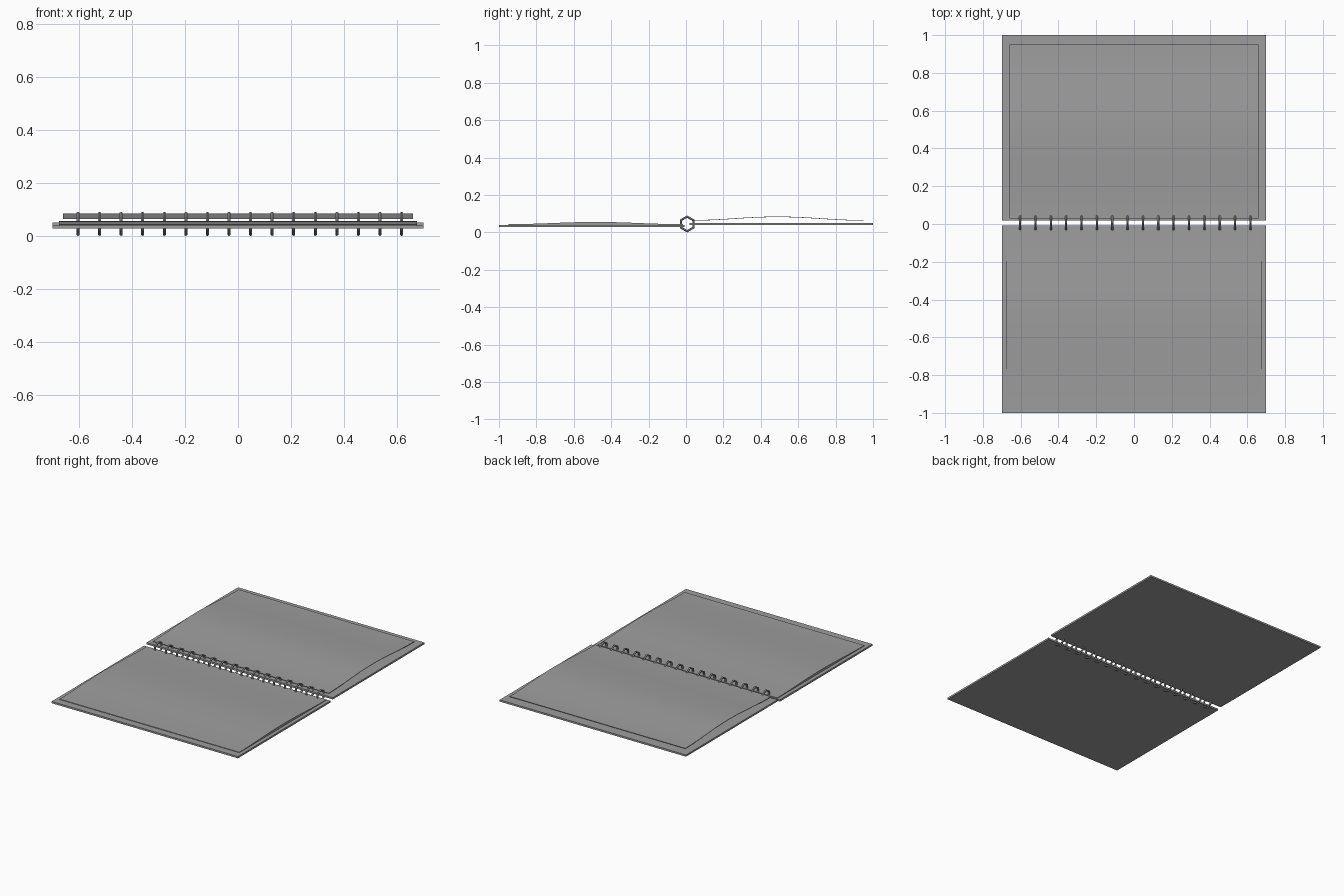
import bpy
import bmesh
import math

cube = bpy.data.objects.get("Cube")
if cube:
    bpy.data.objects.remove(cube, do_unlink=True)

grey = bpy.data.materials.new("mid_grey")
grey.use_nodes = True
grey.diffuse_color = (0.34, 0.34, 0.34, 1)
grey.node_tree.nodes["Principled BSDF"].inputs["Base Color"].default_value = (0.34, 0.34, 0.34, 1)


def finish(name, bm):
    bmesh.ops.recalc_face_normals(bm, faces=bm.faces)
    mesh = bpy.data.meshes.new(name)
    bm.to_mesh(mesh)
    bm.free()
    mesh.materials.append(grey)
    obj = bpy.data.objects.new(name, mesh)
    bpy.context.collection.objects.link(obj)
    return obj


def slab(name, half_width, top, bottom):
    """Extrude a side profile, given by its top and bottom lines, across x."""
    bm = bmesh.new()
    rows = [[[bm.verts.new((x, y, z)) for y, z in line] for x in (-half_width, half_width)]
            for line in (top, bottom)]
    (tl, tr), (bl, br) = rows
    for i in range(len(top) - 1):
        for a, b in ((tl, tr), (tr, br), (br, bl), (bl, tl)):
            bm.faces.new((a[i], a[i + 1], b[i + 1], b[i]))
    for i in (0, -1):
        bm.faces.new((tl[i], tr[i], br[i], bl[i]))
    obj = finish(name, bm)
    for poly in obj.data.polygons:
        poly.use_smooth = abs(poly.normal.z) > 0.9
    obj.data.set_sharp_from_angle(angle=math.radians(30))
    return obj


def bulge(y0, y1, z0, height, steps=20):
    """Paper line that swells gently in the middle and flattens at its ends."""
    line = []
    for i in range(steps + 1):
        t = i / steps
        line.append((y0 + (y1 - y0) * t, z0 + height * math.sin(math.pi * t) ** 2))
    return line


# Covers
slab("front_cover", 0.70, [(-1.0, 0.040), (-0.008, 0.040)], [(-1.0, 0.028), (-0.008, 0.028)])
slab("back_cover", 0.70, [(0.018, 0.051), (1.0, 0.051)], [(0.018, 0.039), (1.0, 0.039)])

# Pages: a low stack on the front cover and a lifted sheet over the back one
stack = bulge(-0.95, -0.015, 0.044, 0.012)
slab("front_pages", 0.675, stack, [(y, 0.040) for y, z in stack])
sheet = bulge(0.03, 0.95, 0.066, 0.019)
slab("lifted_page", 0.66, sheet, [(y, z - 0.003) for y, z in sheet])

# Binding rings: six-sided loops with a corner at the top
RINGS, SIDES, TUBE, RADIUS = 16, 6, 0.0065, 0.039
for n in range(RINGS):
    bm = bmesh.new()
    x0 = -0.603 + n * 0.0813
    loops = []
    for i in range(SIDES):
        a = math.tau * i / SIDES
        loop = []
        for j in range(SIDES):
            b = math.tau * j / SIDES
            r = RADIUS + TUBE * math.cos(b)
            loop.append(bm.verts.new((x0 + TUBE * math.sin(b), 0.006 + r * math.sin(a),
                                      0.0455 + r * math.cos(a))))
        loops.append(loop)
    for i in range(SIDES):
        p, q = loops[i], loops[(i + 1) % SIDES]
        for j in range(SIDES):
            k = (j + 1) % SIDES
            bm.faces.new((p[j], q[j], q[k], p[k]))
    finish(f"binding_ring_{n + 1}", bm)
